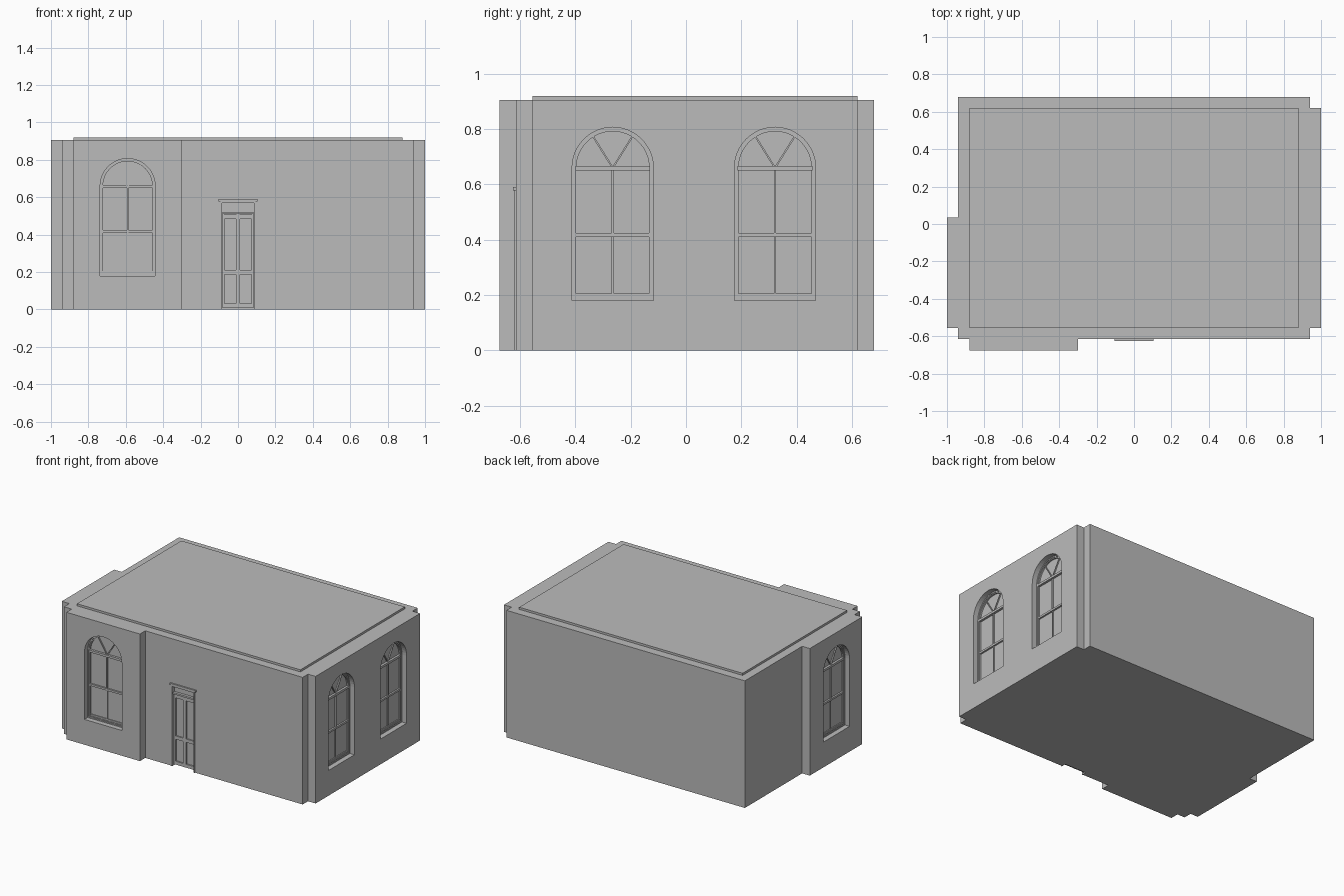
import bpy, bmesh, math
from mathutils import Matrix, Vector

cube = bpy.data.objects.get("Cube")
if cube:
    bpy.data.objects.remove(cube, do_unlink=True)

grey = bpy.data.materials.new("plain_grey")
grey.use_nodes = True
grey.diffuse_color = (0.5, 0.5, 0.5, 1)
grey.node_tree.nodes["Principled BSDF"].inputs["Base Color"].default_value = (0.5, 0.5, 0.5, 1)


def finish(name, bm, matrix=Matrix()):
    bmesh.ops.recalc_face_normals(bm, faces=bm.faces)
    mesh = bpy.data.meshes.new(name)
    bm.to_mesh(mesh)
    bm.free()
    mesh.materials.append(grey)
    obj = bpy.data.objects.new(name, mesh)
    obj.matrix_world = matrix
    bpy.context.collection.objects.link(obj)
    return obj


def add_prism(bm, points, a, b):
    """Closed outline of 3D points at offset a, extruded to offset b."""
    low = [bm.verts.new(p + a) for p in points]
    high = [bm.verts.new(p + b) for p in points]
    bm.faces.new(low)
    bm.faces.new(high)
    for i in range(len(points)):
        j = (i + 1) % len(points)
        bm.faces.new((low[i], low[j], high[j], high[i]))


def add_box(bm, x0, x1, y0, y1, z0, z1, matrix=Matrix()):
    place = matrix @ Matrix.Translation(((x0 + x1) / 2, (y0 + y1) / 2, (z0 + z1) / 2))
    bmesh.ops.create_cube(bm, size=1, matrix=place @ Matrix.Diagonal((x1 - x0, y1 - y0, z1 - z0, 1)))


SPRING, SILL, HALF = 0.66, 0.18, 0.147


def arch(inset, steps=24):
    """Round-headed window outline, inset from the opening."""
    r = HALF - inset
    pts = [Vector((-r, 0, SILL + inset)), Vector((r, 0, SILL + inset))]
    for i in range(steps + 1):
        t = math.pi * i / steps
        pts.append(Vector((r * math.cos(t), 0, SPRING + r * math.sin(t))))
    return pts


def add_ring(bm, outer, inner, y0, y1):
    n = len(outer)
    loops = [[bm.verts.new(p + Vector((0, y, 0))) for p in pts]
             for pts, y in ((outer, y1), (outer, y0), (inner, y0), (inner, y1))]
    for a, b in zip(loops, loops[1:] + loops[:1]):
        for i in range(n):
            j = (i + 1) % n
            bm.faces.new((a[i], a[j], b[j], b[i]))


def cut(target, cutter):
    cutter.hide_render = True
    mod = target.modifiers.new("opening", 'BOOLEAN')
    mod.operation = 'DIFFERENCE'
    mod.solver = 'EXACT'
    mod.object = cutter
    bpy.context.view_layer.objects.active = target
    bpy.ops.object.modifier_apply(modifier=mod.name)
    bpy.data.objects.remove(cutter, do_unlink=True)


# Main walls with stepped corners
WALL_TOP = 0.905
plan = [(-0.94, 0.68), (0.94, 0.68), (0.94, 0.62), (1, 0.62), (1, -0.555), (0.94, -0.555),
        (0.94, -0.615), (-0.3, -0.615), (-0.3, -0.675), (-0.88, -0.675), (-0.88, -0.615),
        (-0.94, -0.615), (-0.94, -0.555), (-1, -0.555), (-1, 0.035), (-0.94, 0.035)]
bm = bmesh.new()
add_prism(bm, [Vector((x, y, 0)) for x, y in plan], Vector((0, 0, 0)), Vector((0, 0, WALL_TOP)))
walls = finish("walls", bm)

# Raised roof panel
bm = bmesh.new()
add_box(bm, -0.88, 0.88, -0.555, 0.62, WALL_TOP - 0.01, 0.92)
finish("roof_panel", bm)

# Arched sash windows: local -y points out of the wall
DEPTH = 0.05


def window(name, x, y, turn):
    place = Matrix.Translation((x, y, 0)) @ Matrix.Rotation(math.radians(turn), 4, 'Z')
    bm = bmesh.new()
    add_prism(bm, arch(0), Vector((0, -0.03, 0)), Vector((0, DEPTH, 0)))
    cut(walls, finish(name + "_opening", bm, place))

    # Casing following the opening
    bm = bmesh.new()
    add_ring(bm, arch(0), arch(0.008), 0.036, DEPTH)
    add_ring(bm, arch(0.007), arch(0.015), 0.04, DEPTH)
    finish(name + "_casing", bm, place)

    # Sash rails, centre bar and transom
    bm = bmesh.new()
    w = HALF - 0.012
    add_box(bm, -w, w, 0.034, DEPTH, SPRING - 0.01, SPRING + 0.006)
    add_box(bm, -w, w, 0.038, DEPTH, 0.41, 0.424)
    add_box(bm, -w, w, 0.044, DEPTH, SILL + 0.012, SILL + 0.026)
    add_box(bm, -0.004, 0.004, 0.04, DEPTH, 0.42, SPRING)
    add_box(bm, -0.004, 0.004, 0.044, DEPTH, SILL + 0.02, 0.415)
    finish(name + "_sashes", bm, place)

    # Fanlight spokes
    bm = bmesh.new()
    for angle in (-32, 32):
        spin = Matrix.Translation((0, 0, SPRING)) @ Matrix.Rotation(math.radians(angle), 4, 'Y')
        add_box(bm, -0.003, 0.003, 0.042, DEPTH, 0, HALF - 0.01, spin)
    finish(name + "_fanlight", bm, place)


window("front_window", -0.59, -0.675, 0)
window("left_front_window", 1, -0.265, 90)
window("left_back_window", 1, 0.322, 90)
window("right_window", -1, -0.265, -90)

# Doorway recess
FRONT = -0.615
bm = bmesh.new()
add_box(bm, -0.086, 0.086, FRONT - 0.05, FRONT + 0.03, -0.05, 0.572)
cut(walls, finish("door_opening", bm))

# Door surround and cap
bm = bmesh.new()
for side in (-1, 1):
    add_box(bm, side * 0.089 - 0.004, side * 0.089 + 0.004, FRONT - 0.005, FRONT + 0.03, 0, 0.575)
add_box(bm, -0.093, 0.093, FRONT - 0.005, FRONT + 0.03, 0.568, 0.58)
add_box(bm, -0.103, 0.103, FRONT - 0.01, FRONT + 0.01, 0.578, 0.59)
add_box(bm, -0.086, 0.086, FRONT + 0.005, FRONT + 0.03, 0.51, 0.522)
finish("door_surround", bm)

# Double door leaves with raised stiles and rails
bm = bmesh.new()
add_box(bm, -0.086, 0.086, FRONT + 0.024, FRONT + 0.035, 0.008, 0.57)
for x in (-0.077, -0.006, 0.006, 0.077):
    add_box(bm, x - 0.005, x + 0.005, FRONT + 0.014, FRONT + 0.03, 0.008, 0.512)
for z in (0.02, 0.2, 0.495):
    add_box(bm, -0.08, 0.08, FRONT + 0.015, FRONT + 0.03, z - 0.012, z + 0.012)
finish("door_leaves", bm)
